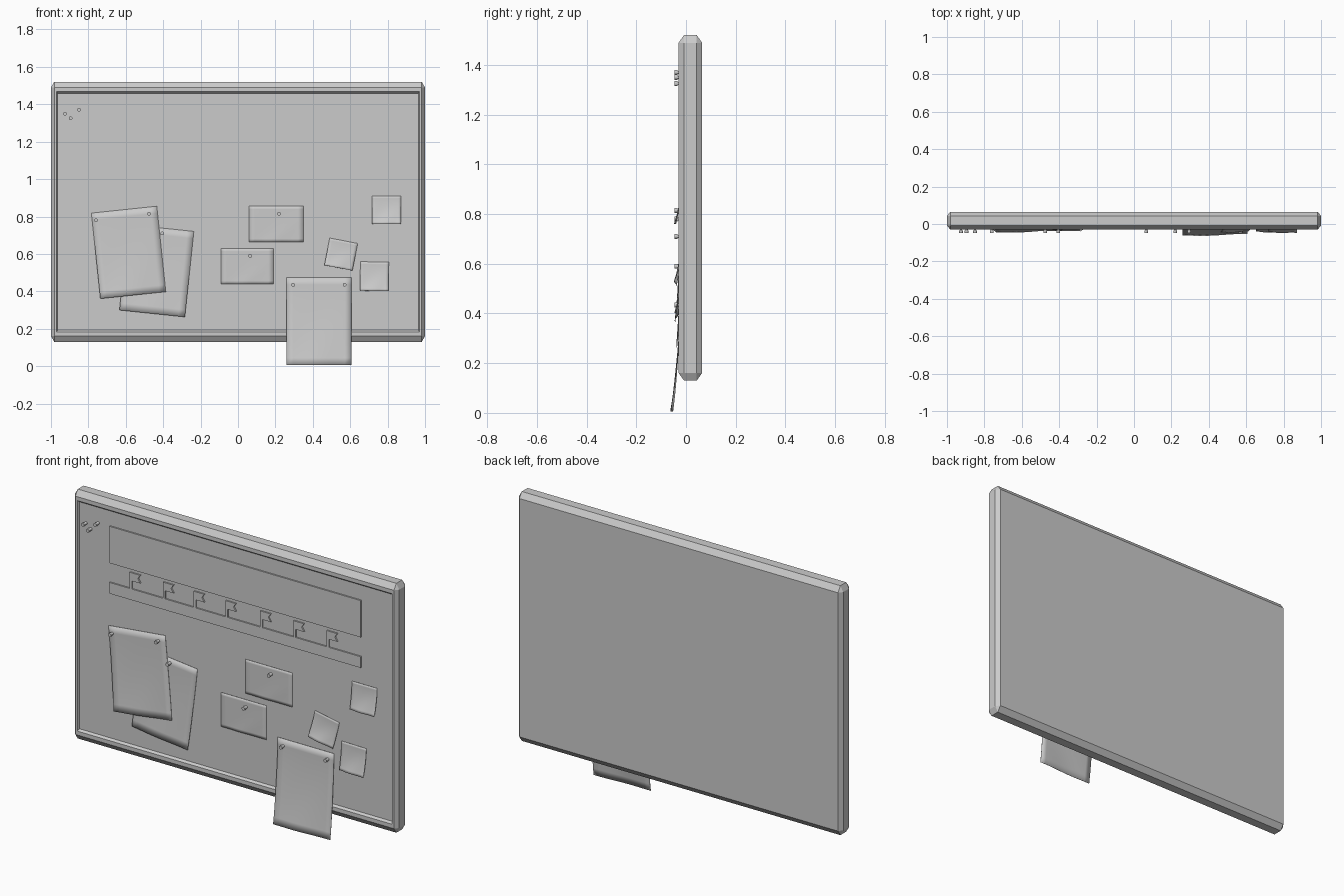
import bpy, bmesh, math
from mathutils import Matrix, Vector

cube = bpy.data.objects.get("Cube")
if cube:
    bpy.data.objects.remove(cube, do_unlink=True)

# One plain material
grey = bpy.data.materials.new("light_grey")
grey.use_nodes = True
colour = (0.6, 0.6, 0.6, 1)
grey.diffuse_color = colour
grey.node_tree.nodes["Principled BSDF"].inputs["Base Color"].default_value = colour

PANEL_Y = -0.018   # face of the recessed panel


def add_object(name, bm, smooth=False):
    bmesh.ops.recalc_face_normals(bm, faces=bm.faces)
    mesh = bpy.data.meshes.new(name)
    bm.to_mesh(mesh)
    bm.free()
    mesh.materials.append(grey)
    obj = bpy.data.objects.new(name, mesh)
    bpy.context.collection.objects.link(obj)
    for poly in mesh.polygons:
        poly.use_smooth = smooth
    return obj


# Chamfered board with a recessed front panel
def board():
    stretch = Vector((0.8, 1, 1.4))
    size = Vector((2 / stretch.x, 0.095, 1.39 / stretch.z))
    bm = bmesh.new()
    bmesh.ops.create_cube(bm, size=1)
    bmesh.ops.scale(bm, vec=size, verts=bm.verts)
    bmesh.ops.bevel(bm, geom=bm.edges[:], offset=0.022, segments=1,
                    affect='EDGES')
    front = min(bm.faces, key=lambda f: f.calc_center_median().y)
    bmesh.ops.inset_region(bm, faces=[front], thickness=0.022)
    bmesh.ops.inset_region(bm, faces=[front], thickness=0.01, depth=-0.012)
    bmesh.ops.scale(bm, vec=stretch, verts=bm.verts)
    bmesh.ops.translate(bm, vec=(0, 0.0175, 0.825), verts=bm.verts)
    add_object("board", bm)


# Flat outline raised from the panel
def plate(name, points, depth=0.008):
    bm = bmesh.new()
    face = bm.faces.new([bm.verts.new((x, PANEL_Y + 0.002, z)) for x, z in points])
    result = bmesh.ops.extrude_face_region(bm, geom=[face])
    verts = [v for v in result["geom"] if isinstance(v, bmesh.types.BMVert)]
    bmesh.ops.translate(bm, vec=(0, -depth - 0.002, 0), verts=verts)
    add_object(name, bm)


def rectangle(x, z0, z1):
    return [(-x, z0), (x, z0), (x, z1), (-x, z1)]


# Gently curled sheet: curl grows toward the bottom, differing left to right
def sheet(name, x, z, width, height, angle, lift, curl_a, curl_b, power=2):
    bm = bmesh.new()
    bmesh.ops.create_grid(bm, x_segments=10, y_segments=12, size=0.5)
    turn = Matrix.Rotation(math.radians(angle), 2)
    for v in bm.verts:
        u, t = v.co.x + 0.5, 0.5 - v.co.y
        curl = (curl_a * (1 - u) + curl_b * u) * t ** power
        curl += 0.0025 * t * t * math.sin(7 * u + 5 * t)
        flat = turn @ Vector((v.co.x * width, v.co.y * height))
        v.co = (x + flat.x, PANEL_Y - lift - max(curl, 0), z + flat.y)
    obj = add_object(name, bm, smooth=True)
    solid = obj.modifiers.new("thickness", 'SOLIDIFY')
    solid.thickness = 0.0015
    solid.offset = 0


# Push pin: thin stem, waist and flat head
def pin(name, x, z):
    bm = bmesh.new()
    for r1, r2, y0, y1 in ((0.009, 0.006, 0.002, -0.016),
                           (0.010, 0.010, -0.016, -0.029)):
        place = (Matrix.Translation((x, PANEL_Y + (y0 + y1) / 2, z))
                 @ Matrix.Rotation(math.pi / 2, 4, 'X'))
        bmesh.ops.create_cone(bm, cap_ends=True, segments=12, radius1=r1,
                              radius2=r2, depth=y0 - y1, matrix=place)
    add_object(name, bm)


board()
plate("title_banner", rectangle(0.775, 1.17, 1.375))
plate("lower_strip", rectangle(0.775, 1.0, 1.062))

# Row of swallow-tailed flags
flag_shape = [(0, 0), (0.013, 0), (0.013, 0.045), (0.065, 0.045),
              (0.05, 0.068), (0.065, 0.09), (0, 0.09)]
for i, fx in enumerate((-0.65, -0.445, -0.255, -0.06, 0.155, 0.36, 0.565)):
    plate(f"flag_{i + 1}", [(fx + px, 1.062 + pz) for px, pz in flag_shape])

# Papers and cards
sheet("paper_left_back", -0.435, 0.51, 0.352, 0.46, -6, 0.0015, 0.012, 0.020)
sheet("paper_left_front", -0.585, 0.608, 0.352, 0.46, 6, 0.003, 0.026, 0.012)
sheet("card_upper", 0.205, 0.76, 0.29, 0.19, 0, 0.0015, 0, 0)
sheet("card_lower", 0.05, 0.535, 0.28, 0.19, 0, 0.0015, 0, 0)
sheet("paper_hanging", 0.433, 0.24, 0.346, 0.47, 0, 0.003, 0.043, 0.033, 1.7)

# Sticky notes
sheet("note_upper", 0.795, 0.835, 0.155, 0.15, 0, 0.003, 0.022, 0.028)
sheet("note_tilted", 0.551, 0.598, 0.153, 0.148, -11, 0.003, 0.026, 0.020)
sheet("note_lower", 0.729, 0.48, 0.152, 0.155, -1, 0.003, 0.020, 0.026)

# Push pins
pins = [(-0.925, 1.35), (-0.895, 1.325), (-0.85, 1.37), (-0.76, 0.78),
        (-0.475, 0.815), (-0.405, 0.71), (0.065, 0.59), (0.22, 0.815),
        (0.295, 0.435), (0.57, 0.435)]
for i, (px, pz) in enumerate(pins):
    pin(f"push_pin_{i + 1}", px, pz)
